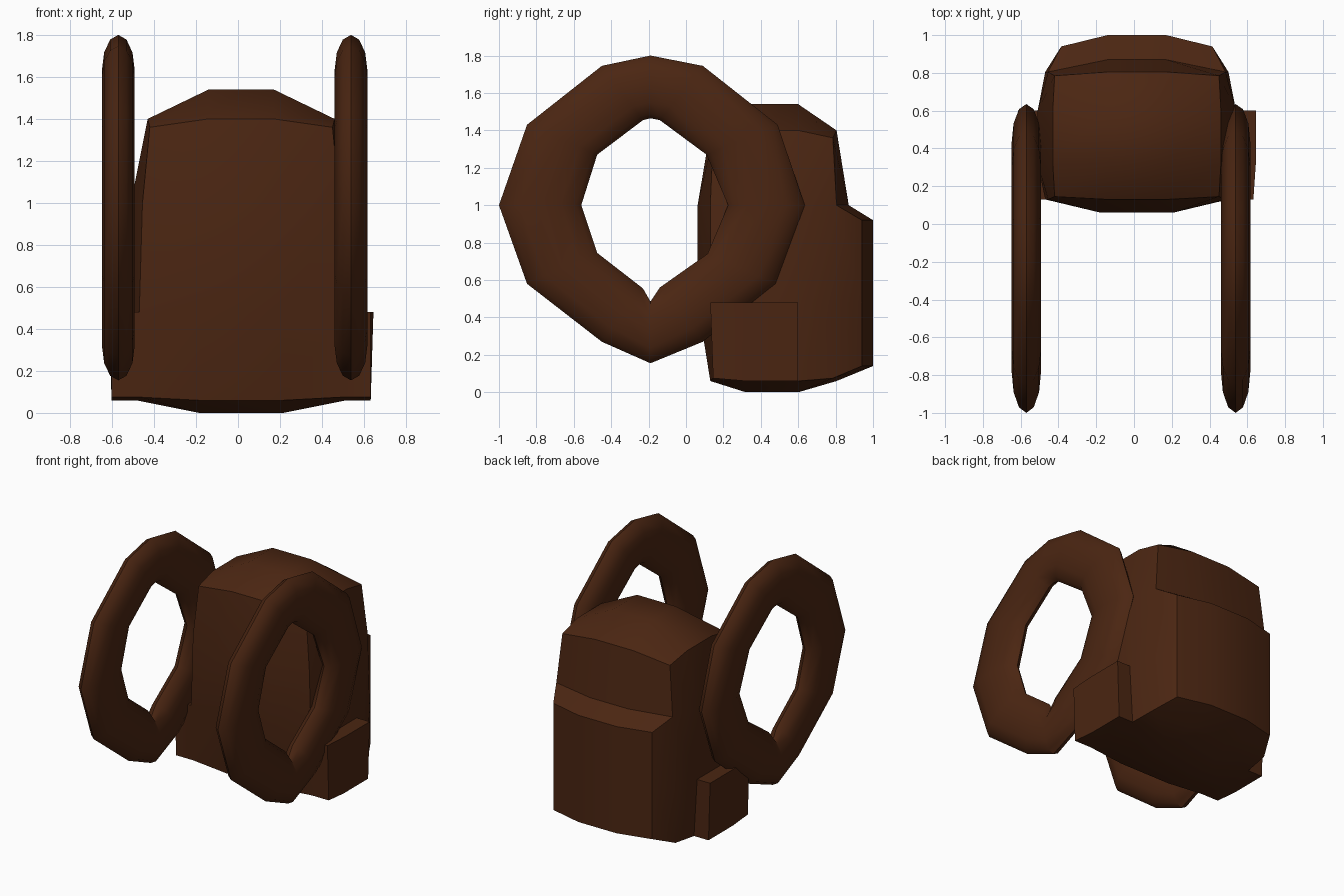
import bpy, bmesh, math

if "Cube" in bpy.data.objects:
    bpy.data.objects.remove(bpy.data.objects["Cube"])

brown = bpy.data.materials.new("dark brown leather")
brown.diffuse_color = (0.07, 0.019, 0.006, 1)
brown.use_nodes = True
brown.node_tree.nodes["Principled BSDF"].inputs["Base Color"].default_value = brown.diffuse_color
CX = 0.015


def finish(bm, name, angle):
    bmesh.ops.recalc_face_normals(bm, faces=bm.faces)
    me = bpy.data.meshes.new(name)
    bm.to_mesh(me)
    bm.free()
    me.materials.append(brown)
    ob = bpy.data.objects.new(name, me)
    bpy.context.collection.objects.link(ob)
    bpy.ops.object.select_all(action='DESELECT')
    ob.select_set(True)
    bpy.context.view_layer.objects.active = ob
    bpy.ops.object.shade_smooth_by_angle(angle=math.radians(angle))


# Bulged bag: a 3x3x3 box shell whose edges and corners are pulled in
def bag_point(i, j, k):
    ex, ey, ez = i in (0, 3), j in (0, 3), k in (0, 3)
    if ex:
        hx = ((0.50, 0.48), (0.525, 0.485), (0.525, 0.47), (0.445, 0.435))[k][ey]
    else:
        hx = 0.155 if k == 3 or j == 3 else 0.2
    x = hx if i > 1 else -hx
    if j == 0:
        y = 0.062 if not (ex or ez) else (0.145 if ex and ez else 0.13)
    elif j == 3:
        y = 0.87 if not (ex or ez) else (0.785 if ex and ez else 0.805)
    else:
        y = (0.32, 0.6)[j - 1]
    n = ex + ey
    z = ((0.0, 0.06, 0.075)[n], 0.48, 1.0, (1.54, 1.4, 1.36)[n])[k]
    return (x, y, z)


bm = bmesh.new()
verts = {}
for i in range(4):
    for j in range(4):
        for k in range(4):
            if {i, j, k} & {0, 3}:
                verts[i, j, k] = bm.verts.new(bag_point(i, j, k))
back, sides = [], {-1: [], 1: []}
for axis in range(3):
    for side in (0, 3):
        for a in range(3):
            for b in range(3):
                keys = []
                for da, db in ((0, 0), (1, 0), (1, 1), (0, 1)):
                    key = [a + da, b + db]
                    key.insert(axis, side)
                    keys.append(tuple(key))
                f = bm.faces.new([verts[q] for q in keys])
                if axis == 1 and side == 3 and b < 2:
                    back.append(f)
                if axis == 0 and a < 2 and b == 0:
                    sides[1 if side else -1].append(f)
bmesh.ops.recalc_face_normals(bm, faces=bm.faces)


def extrude(faces):
    res = bmesh.ops.extrude_face_region(bm, geom=faces)
    bmesh.ops.delete(bm, geom=[f for f in faces if f.is_valid], context='FACES_ONLY')
    return [v for v in res['geom'] if isinstance(v, bmesh.types.BMVert)]


# Back pocket
for v in extrude(back):
    outer = abs(v.co.x) > 0.3
    v.co.y = 0.94 if outer else 1.0
    if outer:
        v.co.x = math.copysign(0.4, v.co.x)
    v.co.z = 0.92 if v.co.z > 0.8 else (0.48 if v.co.z > 0.3 else 0.14)
# Side pockets
for s, faces in sides.items():
    for v in extrude(faces):
        v.co.x = s * (0.63 if v.co.z > 0.3 and v.co.y > 0.2 else 0.617)
bmesh.ops.translate(bm, verts=bm.verts, vec=(CX, 0, 0))
finish(bm, "backpack_body", 30)

# Shoulder straps: flattened rings swept between an outer and inner outline
outer = [(-1.0, 1.0), (-.85, 1.43), (-.45, 1.745), (-.19, 1.8), (.09, 1.745), (.49, 1.43),
         (.635, 1.0), (.48, .58), (.09, .27), (-.19, .155), (-.45, .27), (-.85, .58)]
inner = [(-.56, 1.0), (-.475, 1.27), (-.23, 1.455), (-.19, 1.465), (-.14, 1.455), (.11, 1.27),
         (.225, 1.0), (.115, .74), (-.14, .56), (-.19, .485), (-.23, .555), (-.475, .745)]
SEG = 12
for name, x in (("left_strap", -0.57), ("right_strap", 0.538)):
    bm = bmesh.new()
    rings = []
    for (oy, oz), (iy, iz) in zip(outer, inner):
        ring = []
        for s in range(SEG):
            t = 2 * math.pi * s / SEG
            w = (1 + math.cos(t)) / 2
            ring.append(bm.verts.new((x + 0.078 * math.sin(t),
                                      iy + (oy - iy) * w, iz + (oz - iz) * w)))
        rings.append(ring)
    for r, ring in enumerate(rings):
        nxt = rings[(r + 1) % len(rings)]
        for s in range(SEG):
            q = (s + 1) % SEG
            bm.faces.new((ring[s], ring[q], nxt[q], nxt[s]))
    finish(bm, name, 40)
